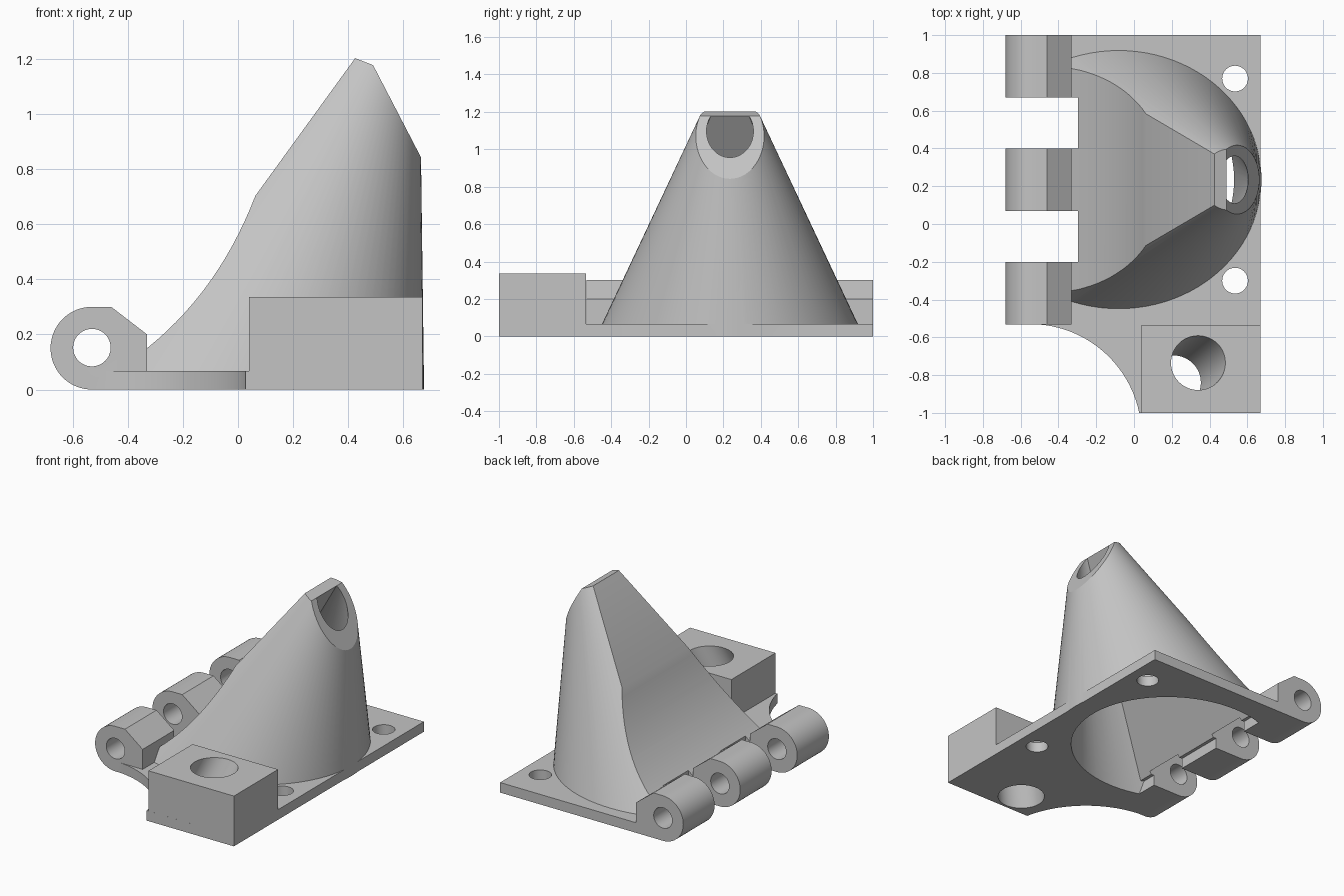
import bpy, bmesh, math
from mathutils import Vector

cube = bpy.data.objects.get("Cube")
if cube:
    bpy.data.objects.remove(cube, do_unlink=True)

grey = bpy.data.materials.new("light_grey")
grey.use_nodes = True
grey.diffuse_color = (0.55, 0.55, 0.55, 1)
grey.node_tree.nodes["Principled BSDF"].inputs["Base Color"].default_value = (0.55, 0.55, 0.55, 1)


def solid(name, ring_a, ring_b):
    """Closed solid joining two matching rings of points."""
    bm = bmesh.new()
    a = [bm.verts.new(p) for p in ring_a]
    b = [bm.verts.new(p) for p in ring_b]
    bm.faces.new(a)
    bm.faces.new(b)
    n = len(a)
    for i in range(n):
        j = (i + 1) % n
        bm.faces.new((a[i], a[j], b[j], b[i]))
    bmesh.ops.recalc_face_normals(bm, faces=bm.faces)
    mesh = bpy.data.meshes.new(name)
    bm.to_mesh(mesh)
    bm.free()
    mesh.materials.append(grey)
    ob = bpy.data.objects.new(name, mesh)
    bpy.context.collection.objects.link(ob)
    return ob


def side_prism(name, outline, y0, y1):
    return solid(name, [(x, y0, z) for x, z in outline], [(x, y1, z) for x, z in outline])


def flat_prism(name, outline, z0, z1):
    return solid(name, [(x, y, z0) for x, y in outline], [(x, y, z1) for x, y in outline])


def arc(cx, cy, r, start, end, steps):
    angles = [math.radians(start + (end - start) * i / steps) for i in range(steps + 1)]
    return [(cx + r * math.cos(a), cy + r * math.sin(a)) for a in angles]


def circle(cx, cy, r, n=48):
    return arc(cx, cy, r, 0, 360, n)[:-1]


def bezier(p0, p1, p2, steps=14):
    a, b, c = Vector(p0), Vector(p1), Vector(p2)
    ts = [i / steps for i in range(steps + 1)]
    return [tuple(a * (1 - t) ** 2 + b * 2 * t * (1 - t) + c * t * t) for t in ts]


def leaning_cone(name, cx, cy, rx, ry, apex, z0, z1, n=96):
    """Slice from z0 to z1 of an elliptical cone leaning to its apex."""
    rings = []
    for z in (z0, z1):
        t = z / apex[2]
        x, y = cx + (apex[0] - cx) * t, cy + (apex[1] - cy) * t
        rings.append([(x + rx * (1 - t) * u, y + ry * (1 - t) * v, z) for u, v in circle(0, 0, 1, n)])
    return solid(name, *rings)


def combine(target, tool, operation):
    mod = target.modifiers.new(operation, 'BOOLEAN')
    mod.operation, mod.solver, mod.object = operation, 'EXACT', tool
    bpy.context.view_layer.objects.active = target
    bpy.ops.object.modifier_apply(modifier=mod.name)
    bpy.data.objects.remove(tool, do_unlink=True)


# Duct: leaning cone trimmed by a concave ramp, a flat back and a slanted mouth
duct_y = 0.235
duct = leaning_cone("duct", -0.115, duct_y, 0.79, 0.715, (0.655, duct_y, 1.52), 0, 1.42)
trim = [(-0.35, -0.2), (-0.35, 0.134)] + bezier((-0.33, 0.15), (-0.07, 0.358), (0.063, 0.703))
trim += [(0.425, 1.202), (0.49, 1.177), (0.8, 0.58), (0.8, -0.2)]
combine(duct, side_prism("trim", trim, -1.2, 1.6), 'INTERSECT')

# Hollow inside the duct, with one flat sloping wall under the ramp
hollow = leaning_cone("hollow", -0.12, duct_y, 0.65, 0.61, (0.641, duct_y, 1.42), -0.1, 1.4)
inner = [(-0.33, -0.3), (-0.33, 0.07), (-0.309, 0.07), (0.49, 1.177), (0.58, 1.302)]
inner += [(0.58, 1.5), (1, 1.5), (1, -0.3)]
combine(hollow, side_prism("inner_trim", inner, -1.2, 1.6), 'INTERSECT')

# Base plate with a curved corner cutout
outline = [(-0.53, 1), (0.67, 1), (0.67, -1)] + arc(-0.55, -1.12, 0.59, 11.7, 88, 24)
body = flat_prism("base_and_duct", outline, 0, 0.067)

# Hinge bar, later notched into three knuckles
bar = [(-0.33, 0), (-0.33, 0.2), (-0.46, 0.3)] + arc(-0.53, 0.15, 0.15, 90, 270, 32)
combine(body, side_prism("hinge_bar", bar, -0.533, 1), 'UNION')

# Mounting block
block = [(0.04, -1), (0.67, -1), (0.67, -0.535), (0.04, -0.535)]
combine(body, flat_prism("mounting_block", block, 0, 0.335), 'UNION')
combine(body, duct, 'UNION')
combine(body, hollow, 'DIFFERENCE')

# Gaps between the knuckles and the pin hole through them
for y0, y1 in ((-0.2, 0.07), (0.4, 0.67)):
    gap = [(-0.9, -0.1), (-0.297, -0.1), (-0.297, 0.4), (-0.9, 0.4)]
    combine(body, side_prism("gap", gap, y0, y1), 'DIFFERENCE')
combine(body, side_prism("pin_hole", circle(-0.53, 0.152, 0.068), -0.8, 1.2), 'DIFFERENCE')

# Screw holes in the plate
for y in (0.77, -0.3):
    combine(body, flat_prism("screw_hole", circle(0.535, y, 0.068), -0.1, 0.2), 'DIFFERENCE')

# Slanted bore through the block
bore = [[(x + 0.388 * z, y + 0.313 * z, z) for x, y in circle(0.21, -0.84, 0.144)] for z in (-0.1, 0.45)]
combine(body, solid("bore", *bore), 'DIFFERENCE')

# Smooth curved walls, keep the edges crisp
bpy.ops.object.select_all(action='DESELECT')
body.select_set(True)
bpy.context.view_layer.objects.active = body
bpy.ops.object.shade_smooth_by_angle(angle=math.radians(25))
